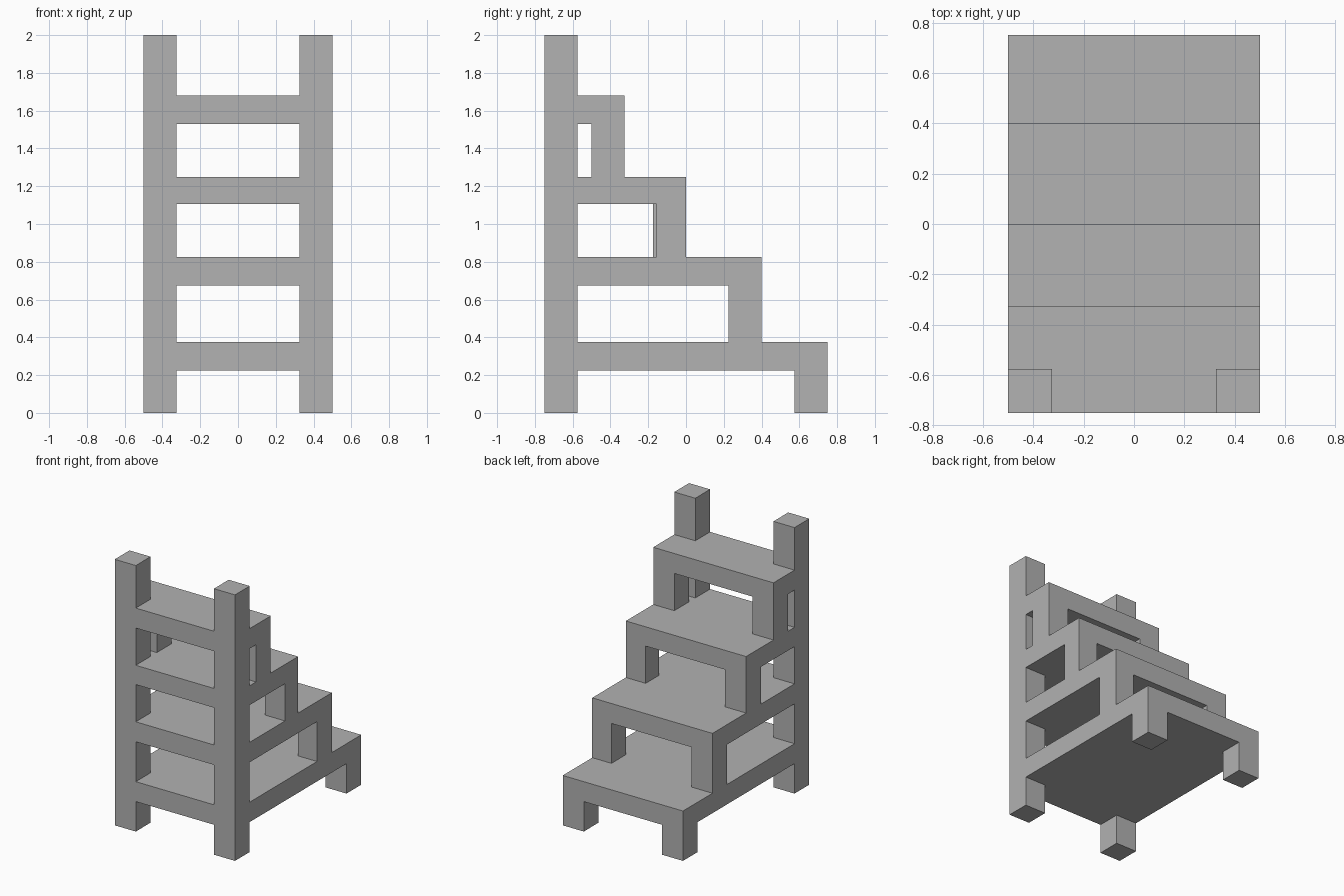
import bpy
import bmesh

if "Cube" in bpy.data.objects:
    bpy.data.objects.remove(bpy.data.objects["Cube"], do_unlink=True)

grey = bpy.data.materials.new("plain_grey")
grey.use_nodes = True
GREY = (0.445, 0.445, 0.445, 1)
grey.diffuse_color = GREY
grey.node_tree.nodes["Principled BSDF"].inputs["Base Color"].default_value = GREY

HALF, FRONT, POST = 0.5, -0.75, 0.175


def prism(name, outline, bottom, top):
    """Extrude a plan outline from bottom to top."""
    bm = bmesh.new()
    base = bm.faces.new([bm.verts.new((x, y, bottom)) for x, y in outline])
    result = bmesh.ops.extrude_face_region(bm, geom=[base], use_keep_orig=True)
    for v in result["geom"]:
        if isinstance(v, bmesh.types.BMVert):
            v.co.z = top
    bmesh.ops.recalc_face_normals(bm, faces=bm.faces)
    mesh = bpy.data.meshes.new(name)
    bm.to_mesh(mesh)
    bm.free()
    mesh.materials.append(grey)
    obj = bpy.data.objects.new(name, mesh)
    bpy.context.collection.objects.link(obj)


def post(name, side, y0, y1, bottom, top, width=POST):
    outer, inner = side * HALF, side * (HALF - width)
    prism(name, [(outer, y0), (inner, y0), (inner, y1), (outer, y1)], bottom, top)


# Steps: bottom height, top height, back edge, left leg width, left leg depth
steps = [
    (0.225, 0.375, 0.75, POST, POST),
    (0.675, 0.825, 0.4, 0.16, POST),
    (1.105, 1.25, 0.0, 0.165, 0.155),
    (1.53, 1.68, -0.325, POST, POST),
]

# Tall front posts
for side, label in ((1, "left"), (-1, "right")):
    post(f"front_post_{label}", side, FRONT, FRONT + POST, 0, 2)

# Treads notched around the posts, each on two legs standing on the tread below
floor = 0
inner, notch = HALF - POST, FRONT + POST
for number, (bottom, top, back, width, depth) in enumerate(steps, 1):
    half_outline = [(inner, FRONT), (inner, notch), (HALF, notch), (HALF, back)]
    mirrored = [(-x, y) for x, y in reversed(half_outline)]
    prism(f"tread_{number}", half_outline + mirrored, bottom, top)
    post(f"back_leg_left_{number}", 1, back - depth, back, floor, bottom, width)
    post(f"back_leg_right_{number}", -1, back - POST, back, floor, bottom)
    floor = top
